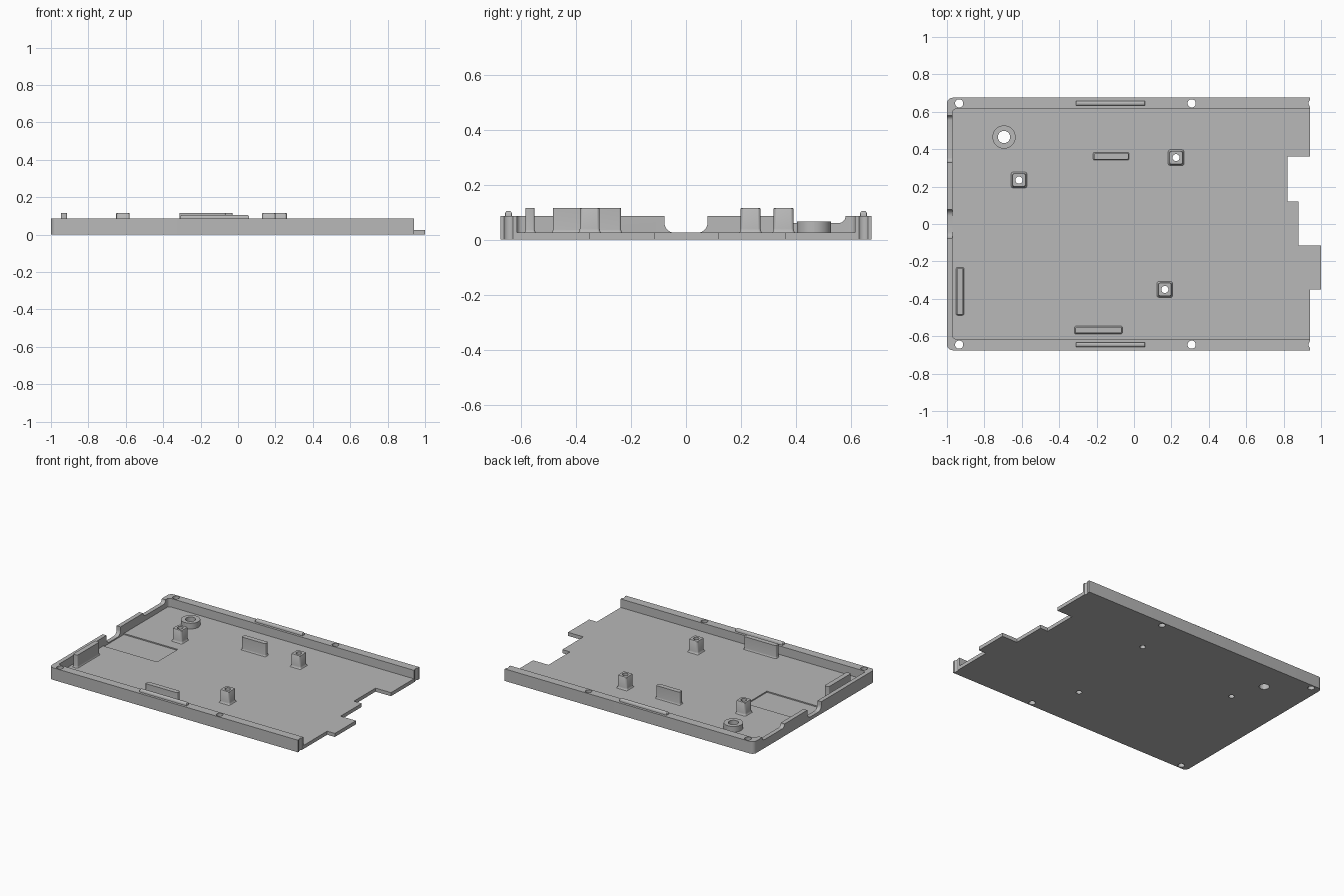
import bpy, bmesh, math
from mathutils import Matrix

if "Cube" in bpy.data.objects:
    bpy.data.objects.remove(bpy.data.objects["Cube"])

grey = bpy.data.materials.new("plain_grey")
grey.diffuse_color = (0.48, 0.48, 0.48, 1)
grey.use_nodes = True
grey.node_tree.nodes["Principled BSDF"].inputs["Base Color"].default_value = grey.diffuse_color

FLOOR, RIM = 0.025, 0.085


def outline(hx, hy, r, n=8):
    """Rounded rectangle, counter-clockwise; a circle when hx = hy = r."""
    pts = []
    for k, (sx, sy) in enumerate(((1, 1), (-1, 1), (-1, -1), (1, -1))):
        for i in range(n):
            a = math.radians(90) * (k + i / (n - 1) * 0.999)
            pts.append((sx * (hx - r) + r * math.cos(a), sy * (hy - r) + r * math.sin(a)))
    return pts


def loft(name, rings, x=0, y=0, cap_top=False, cap_bottom=False, matrix=None):
    """Skin a stack of (outline, height) rings."""
    bm = bmesh.new()
    loops = [[bm.verts.new((x + px, y + py, z)) for px, py in pts] for pts, z in rings]
    for lo, hi in zip(loops, loops[1:]):
        n = len(lo)
        for i in range(n):
            j = (i + 1) % n
            bm.faces.new((lo[i], lo[j], hi[j], hi[i]))
    if cap_top:
        bm.faces.new(loops[-1])
    if cap_bottom:
        bm.faces.new(loops[0][::-1])
    if matrix:
        bm.transform(matrix)
    me = bpy.data.meshes.new(name)
    bm.to_mesh(me)
    bm.free()
    me.materials.append(grey)
    ob = bpy.data.objects.new(name, me)
    bpy.context.collection.objects.link(ob)
    return ob


def prism(name, pts, z0, z1, x=0, y=0, matrix=None):
    return loft(name, [(pts, z0), (pts, z1)], x, y, True, True, matrix)


def smooth(ob):
    bpy.ops.object.select_all(action='DESELECT')
    ob.select_set(True)
    bpy.context.view_layer.objects.active = ob
    bpy.ops.object.shade_smooth_by_angle(angle=math.radians(35))


# Tray blank: rounded left corners, stepped tabs on the right edge
r = 0.03
left = [(-1 + r + r * math.cos(a), s * (0.675 - r) + r * math.sin(a))
        for s, start in ((1, 90), (-1, 180))
        for a in [math.radians(start + 15 * i) for i in range(7)]]
right = [(0.94, -0.675), (0.94, -0.35), (1.0, -0.35), (1.0, -0.115), (0.88, -0.115),
         (0.88, 0.12), (0.82, 0.12), (0.82, 0.36), (0.94, 0.36), (0.94, 0.675)]
tray = prism("tray", left + right, 0, RIM)

# Cutters for the tray
cutters = [prism("cut_inside", outline(1.0, 0.615, 0.02), FLOOR, 0.3, x=0.03)]
cutters.append(prism("cut_open_end", outline(0.3, 0.615, 0.001), FLOOR, 0.3, x=0.9))
cutters.append(prism("cut_recess", outline(0.21, 0.115, 0.001), FLOOR - 0.008, 0.06, x=-0.76))
to_yz = Matrix(((0, 0, 1, 0), (1, 0, 0, 0), (0, 1, 0, 0), (0, 0, 0, 1)))
for yc, half, bottom, rad in ((0, 0.078, FLOOR, 0.035), (0.455, 0.125, 0.06, 0.025)):
    cutters.append(prism("cut_notch", outline(half, 0.2, rad), -1.1, -0.96,
                         x=yc, y=bottom + 0.2, matrix=to_yz))

posts = [(-0.615, 0.235), (0.225, 0.355), (0.165, -0.35)]
boss = (-0.695, 0.465)
holes = [(x, s * 0.645, 0.022) for x in (-0.935, 0.308, 0.955) for s in (1, -1)]
holes += [(x, y, 0.019) for x, y in posts] + [(*boss, 0.033)]
for x, y, rad in holes:
    cutters.append(prism("cut_hole", outline(rad, rad, rad), -0.1, 0.3, x, y))

for c in cutters:
    mod = tray.modifiers.new("cut", 'BOOLEAN')
    mod.operation, mod.solver, mod.object = 'DIFFERENCE', 'EXACT', c
    bpy.ops.object.select_all(action='DESELECT')
    bpy.context.view_layer.objects.active = tray
    tray.select_set(True)
    bpy.ops.object.modifier_apply(modifier=mod.name)
    bpy.data.objects.remove(c)
smooth(tray)

# Square screw posts with flared feet
bore = outline(0.019, 0.019, 0.019)
for x, y in posts:
    steps = ((0.042, FLOOR), (0.038, 0.03), (0.036, 0.04), (0.036, 0.112), (0.034, 0.115))
    rings = [(outline(h, h, 0.01), z) for h, z in steps]
    smooth(loft("screw_post", rings + [(bore, 0.115), (bore, FLOOR)], x, y))

# Round boss
steps = ((0.062, FLOOR), (0.062, 0.065), (0.033, 0.065), (0.033, FLOOR))
smooth(loft("round_boss", [(outline(h, h, h), z) for h, z in steps], *boss))

# Locating ribs on the floor
for x, y, hx, hy in ((-0.122, 0.362, 0.092, 0.017), (-0.19, -0.567, 0.124, 0.017),
                     (-0.93, -0.36, 0.017, 0.124)):
    steps = ((0.004, FLOOR), (0.001, 0.03), (0, 0.036), (0, 0.115))
    smooth(loft("locating_rib", [(outline(hx + d, hy + d, 0.008), z) for d, z in steps],
                x, y, cap_top=True))

# Snap ridges on both side walls
for s in (1, -1):
    steps = ((0, RIM), (0, 0.095), (0.003, 0.101), (0.007, 0.104))
    smooth(loft("snap_ridge", [(outline(0.185 - d, 0.0125 - d, 0.003), z) for d, z in steps],
                -0.125, s * 0.645, cap_top=True))
